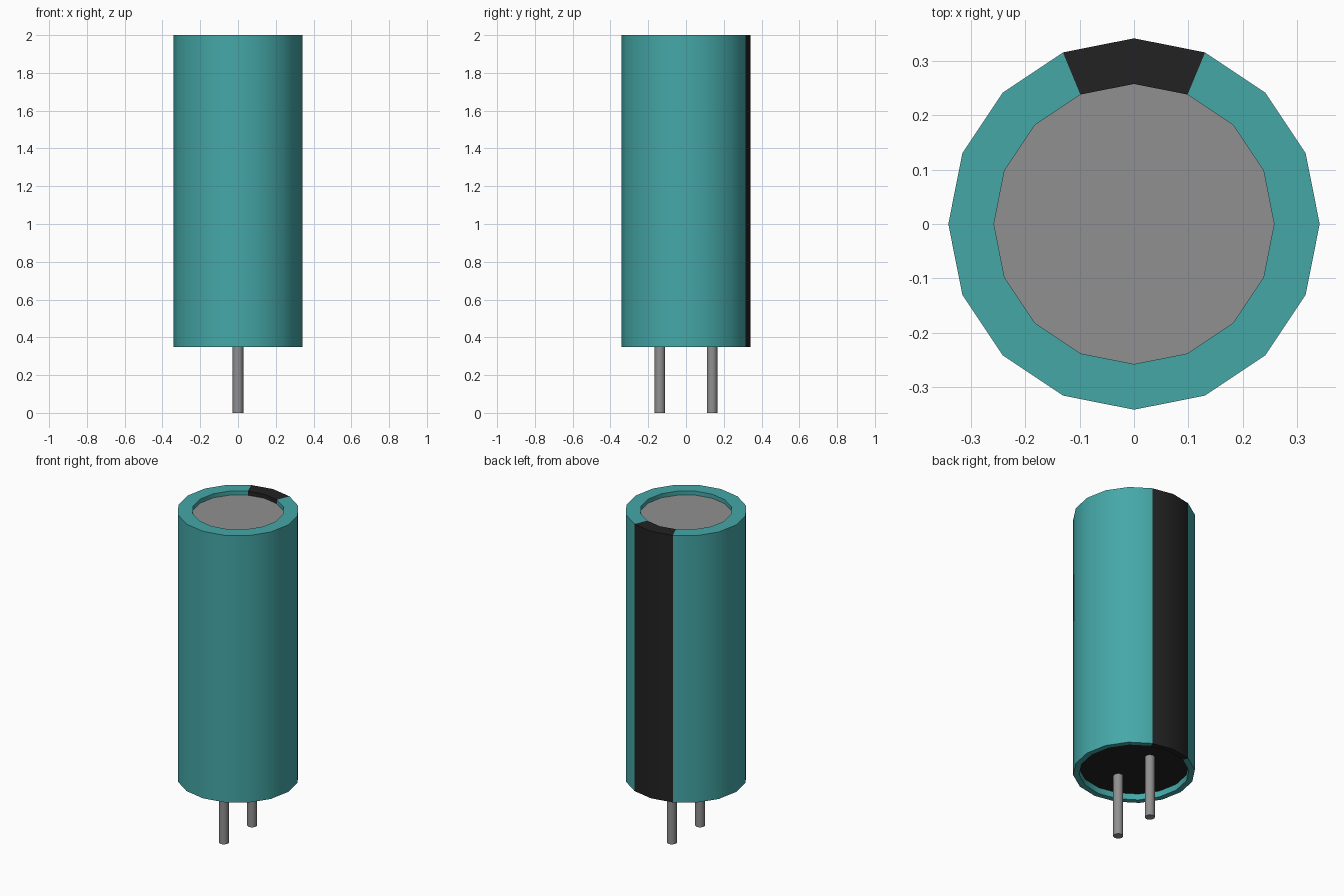
import bpy
import bmesh
import math

SIDES = 16
BOTTOM, TOP = 0.35, 2.0
RADIUS, TOP_HOLE, BOTTOM_HOLE = 0.342, 0.258, 0.308
TOP_CAP, BOTTOM_CAP = TOP - 0.025, BOTTOM + 0.038

cube = bpy.data.objects.get("Cube")
if cube:
    bpy.data.objects.remove(cube, do_unlink=True)


def material(name, rgb):
    mat = bpy.data.materials.new(name)
    mat.use_nodes = True
    mat.diffuse_color = (*rgb, 1)
    mat.node_tree.nodes["Principled BSDF"].inputs["Base Color"].default_value = (*rgb, 1)
    return mat


def finish(name, bm, *mats):
    mesh = bpy.data.meshes.new(name)
    bm.to_mesh(mesh)
    bm.free()
    for mat in mats:
        mesh.materials.append(mat)
    obj = bpy.data.objects.new(name, mesh)
    bpy.context.collection.objects.link(obj)
    bpy.ops.object.select_all(action="DESELECT")
    obj.select_set(True)
    bpy.context.view_layer.objects.active = obj
    bpy.ops.object.shade_smooth_by_angle(angle=math.radians(30))
    return obj


def ring(bm, radius, z):
    angles = [2 * math.pi * i / SIDES for i in range(SIDES)]
    return [bm.verts.new((radius * math.cos(a), radius * math.sin(a), z)) for a in angles]


teal = material("teal sleeve", (0.06, 0.39, 0.39))
black = material("black", (0.016, 0.016, 0.016))
grey = material("grey metal", (0.28, 0.28, 0.28))

# Sleeve with folded rims at both ends and a dark stripe down the back
bm = bmesh.new()
profile = [(TOP_HOLE, TOP_CAP), (TOP_HOLE, TOP), (RADIUS, TOP),
           (RADIUS, BOTTOM), (BOTTOM_HOLE, BOTTOM), (BOTTOM_HOLE, BOTTOM_CAP)]
rings = [ring(bm, r, z) for r, z in profile]
for upper, lower in zip(rings, rings[1:]):
    for i in range(SIDES):
        j = (i + 1) % SIDES
        face = bm.faces.new((upper[i], lower[i], lower[j], upper[j]))
        centre = face.calc_center_median()
        face.material_index = int(centre.y > 2 * abs(centre.x))
finish("sleeve", bm, teal, black)

# Recessed metal top and dark base seal
bm = bmesh.new()
bm.faces.new(ring(bm, TOP_HOLE, TOP_CAP))
finish("top_cap", bm, grey)
bm = bmesh.new()
bm.faces.new(reversed(ring(bm, BOTTOM_HOLE, BOTTOM_CAP)))
finish("base_seal", bm, black)

# Two wire legs
for name, y in (("front_leg", -0.138), ("back_leg", 0.138)):
    bm = bmesh.new()
    bmesh.ops.create_cone(bm, cap_ends=True, segments=SIDES, radius1=0.028,
                          radius2=0.028, depth=BOTTOM_CAP)
    bmesh.ops.translate(bm, verts=bm.verts, vec=(0, y, BOTTOM_CAP / 2))
    finish(name, bm, grey)
